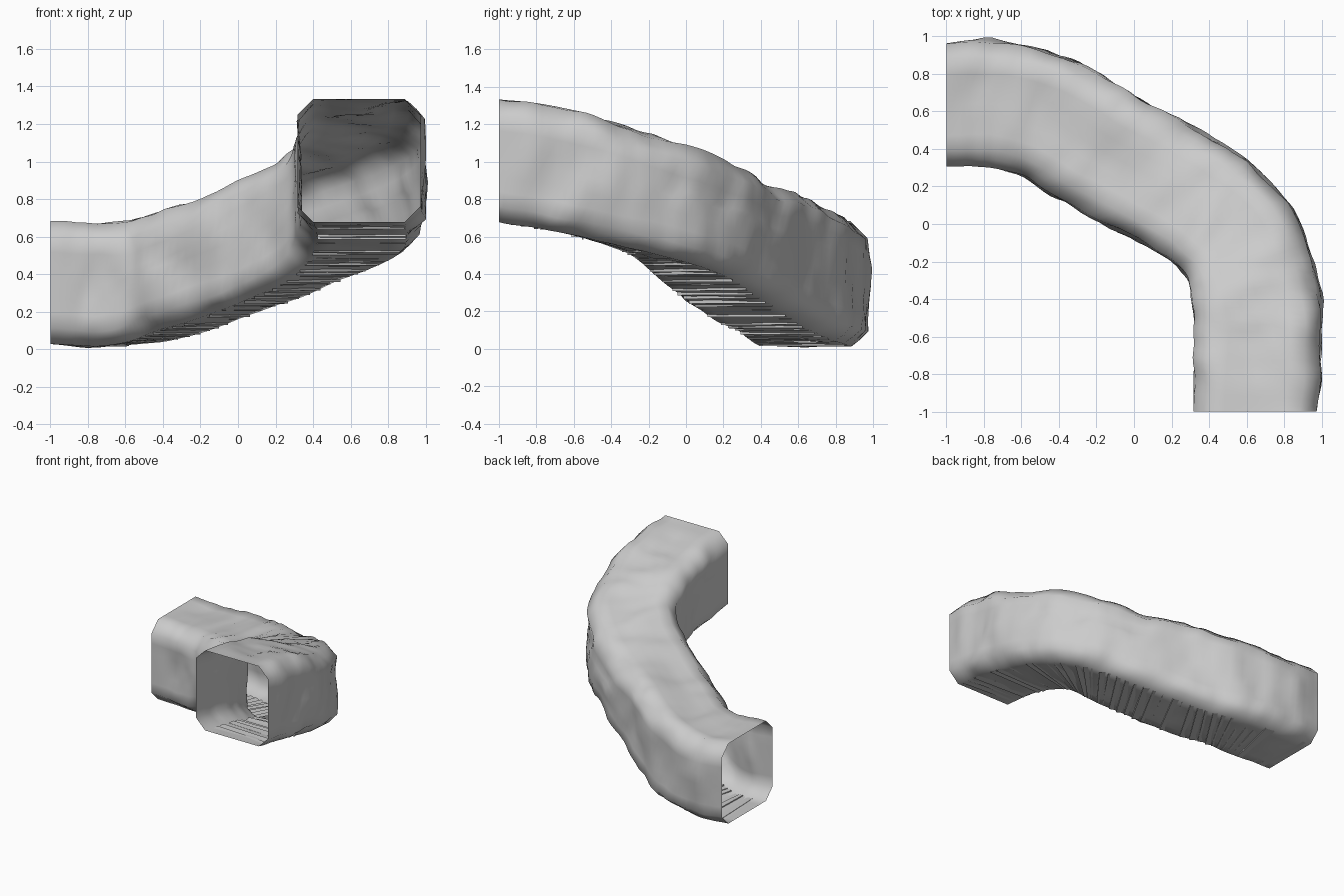
import bpy
import bmesh
import random
from mathutils import Vector, noise

random.seed(4)
cube = bpy.data.objects.get("Cube")
if cube:
    bpy.data.objects.remove(cube, do_unlink=True)

# Single stone colour
stone = bpy.data.materials.new("grey stone")
stone.use_nodes = True
stone.diffuse_color = (0.6, 0.6, 0.6, 1)
stone.node_tree.nodes["Principled BSDF"].inputs["Base Color"].default_value = stone.diffuse_color

# Centre line of the passage, from the low end to the high end
PATH = [Vector(p) for p in (
    (-1, .635, .355), (-.72, .635, .34), (-.44, .555, .38), (-.17, .39, .465),
    (.17, .21, .575), (.43, .04, .685), (.575, -.13, .775), (.645, -.35, .86),
    (.66, -.65, .945), (.645, -1, 1.005))]
HALF, CUT = .328, .085
UP = Vector((0, 0, 1))


def centre(t):
    """Smooth point on the centre line for t from 0 to 1."""
    n = len(PATH) - 1
    i = min(int(t * n), n - 1)
    u = t * n - i
    b, c = PATH[i], PATH[i + 1]
    a = PATH[i - 1] if i else b * 2 - c
    d = PATH[i + 2] if i + 2 <= n else c * 2 - b
    return (b * 2 + (c - a) * u + (a * 2 - b * 5 + c * 4 - d) * u * u
            + (b * 3 - a - c * 3 + d) * u ** 3) / 2


def side(t):
    """Level direction across the passage, square at both mouths."""
    if t <= 0:
        return Vector((0, -1, 0))
    if t >= 1:
        return Vector((-1, 0, 0))
    along = centre(min(t + .03, 1)) - centre(max(t - .03, 0))
    return along.cross(UP).normalized()


def bell(t, middle, width):
    return max(0, 1 - ((t - middle) / width) ** 2)


def floor_rise(t):
    """The floor lifts a little through the steep bend."""
    return .022 * bell(t, .58, .25)


def roof_lean(t):
    """The roof tips outward low down and inward through the bend."""
    return .09 * bell(t, .58, .25) - .13 * bell(t, .28, .15)


def section():
    """Square with cut corners, each edge divided evenly."""
    h, k = HALF, HALF - CUT
    corners = [(-k, -h), (k, -h), (h, -k), (h, k), (k, h), (-k, h), (-h, k), (-h, -k)]
    points = []
    for i, (x, z) in enumerate(corners):
        x2, z2 = corners[(i + 1) % 8]
        parts = 2 if i % 2 else 6
        points += [(x + (x2 - x) * j / parts, z + (z2 - z) * j / parts) for j in range(parts)]
    return points


def finish(bm, name, smooth):
    bmesh.ops.recalc_face_normals(bm, faces=bm.faces)
    mesh = bpy.data.meshes.new(name)
    bm.to_mesh(mesh)
    bm.free()
    mesh.materials.append(stone)
    for face in mesh.polygons:
        face.use_smooth = smooth
    obj = bpy.data.objects.new(name, mesh)
    bpy.context.collection.objects.link(obj)


# Rough walls, roof and floor as one open sleeve
bm = bmesh.new()
STEPS = 80
rings = []
for s in range(STEPS + 1):
    t = s / STEPS
    c, across = centre(t), side(t)
    fade = min(1, t * 14, (1 - t) * 14)
    ring = []
    for x, z in section():
        p = c + across * x + UP * z
        out = (across * x + UP * z).normalized()
        bump = noise.noise(p * 4) * .03 + noise.noise(p * 9) * .014 + .004
        if z < -HALF + .01:
            bump = bump * .3 - .003
        p.z += x * roof_lean(t) if z > 0 else floor_rise(t)
        ring.append(bm.verts.new(p + out * bump * fade))
    rings.append(ring)
for a, b in zip(rings, rings[1:]):
    for i in range(len(a)):
        j = (i + 1) % len(a)
        bm.faces.new((a[i], a[j], b[j], b[i]))
finish(bm, "passage_shell", True)

# Shallow worn steps that break through the sloping floor
bm = bmesh.new()
COUNT = 46
previous = None
for s in range(COUNT):
    t0, t1 = .02 + .96 * s / COUNT, .02 + .96 * (s + 1) / COUNT
    middle = (t0 + t1) / 2
    level = centre(middle).z - HALF + floor_rise(middle) + random.uniform(-.002, .014)
    rows = []
    for t in (t0, t1):
        c, across = centre(t), side(t)
        pair = []
        for w in (-.235, .235):
            p = c + across * w
            p.z = level + random.uniform(-.003, .003)
            pair.append(bm.verts.new(p))
        rows.append(pair)
    if previous:
        bm.faces.new((previous[0], previous[1], rows[0][1], rows[0][0]))
    bm.faces.new((rows[0][0], rows[0][1], rows[1][1], rows[1][0]))
    previous = rows[1]
finish(bm, "floor_steps", False)
